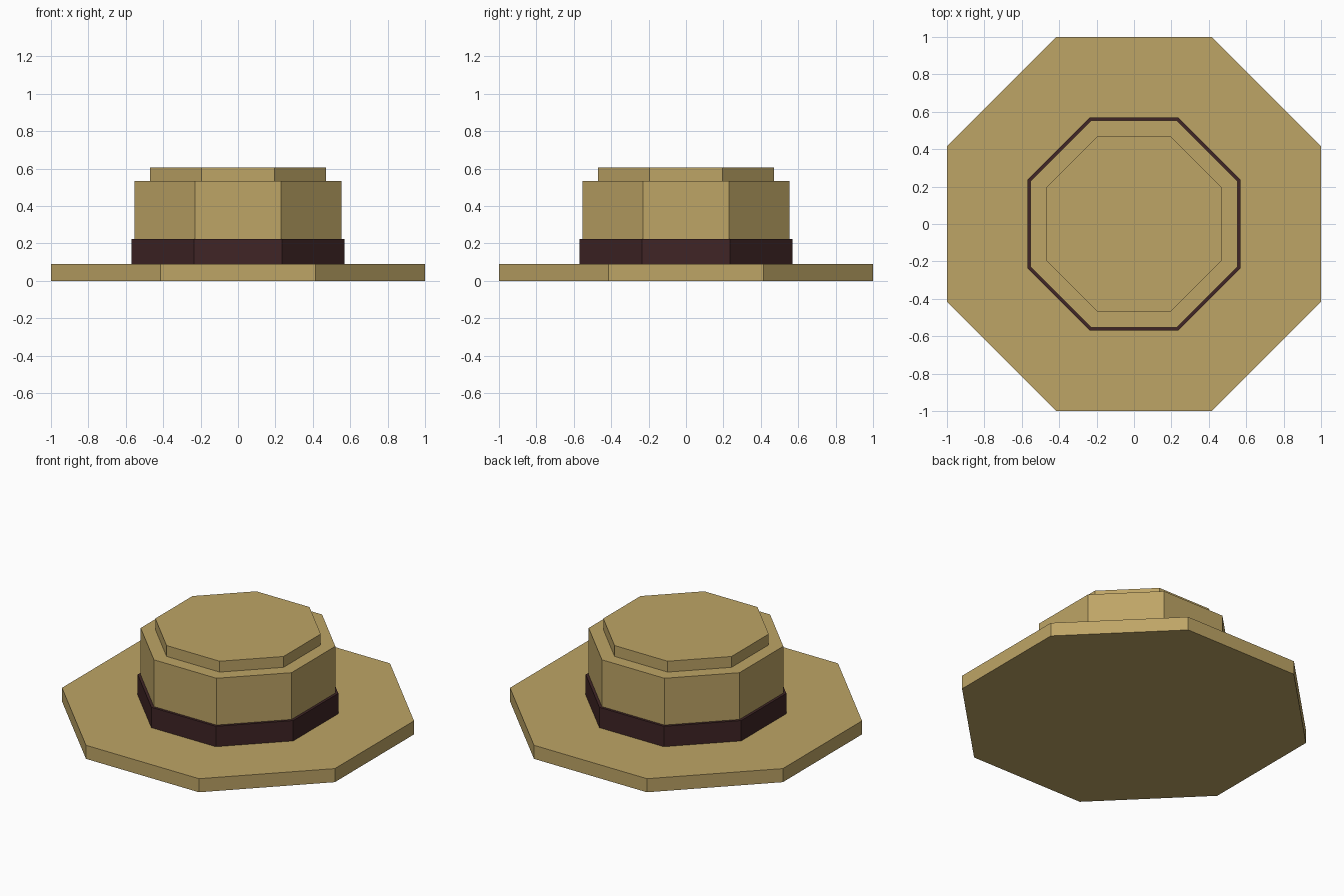
import bpy, math

if "Cube" in bpy.data.objects:
    bpy.data.objects.remove(bpy.data.objects["Cube"])


def material(name, rgb):
    m = bpy.data.materials.new(name)
    m.diffuse_color = (*rgb, 1)
    m.use_nodes = True
    m.node_tree.nodes["Principled BSDF"].inputs["Base Color"].default_value = m.diffuse_color
    return m


tan = material("tan straw", (0.515, 0.376, 0.133))
dark = material("dark brown band", (0.05, 0.018, 0.019))


def octagon(name, apothem, z0, z1, mat):
    """Flat-sided octagonal slab with faces square to the x and y axes."""
    r = apothem / math.cos(math.pi / 8)
    bpy.ops.mesh.primitive_cylinder_add(vertices=8, radius=r, depth=z1 - z0,
                                        location=(0, 0, (z0 + z1) / 2),
                                        rotation=(0, 0, math.pi / 8))
    ob = bpy.context.object
    bpy.ops.object.transform_apply(location=True, rotation=True, scale=True)
    ob.name = name
    ob.data.materials.append(mat)


octagon("brim", 1.0, 0.0, 0.09, tan)
octagon("hat_band", 0.57, 0.09, 0.225, dark)
octagon("crown", 0.553, 0.225, 0.535, tan)
octagon("crown_top", 0.47, 0.535, 0.607, tan)
